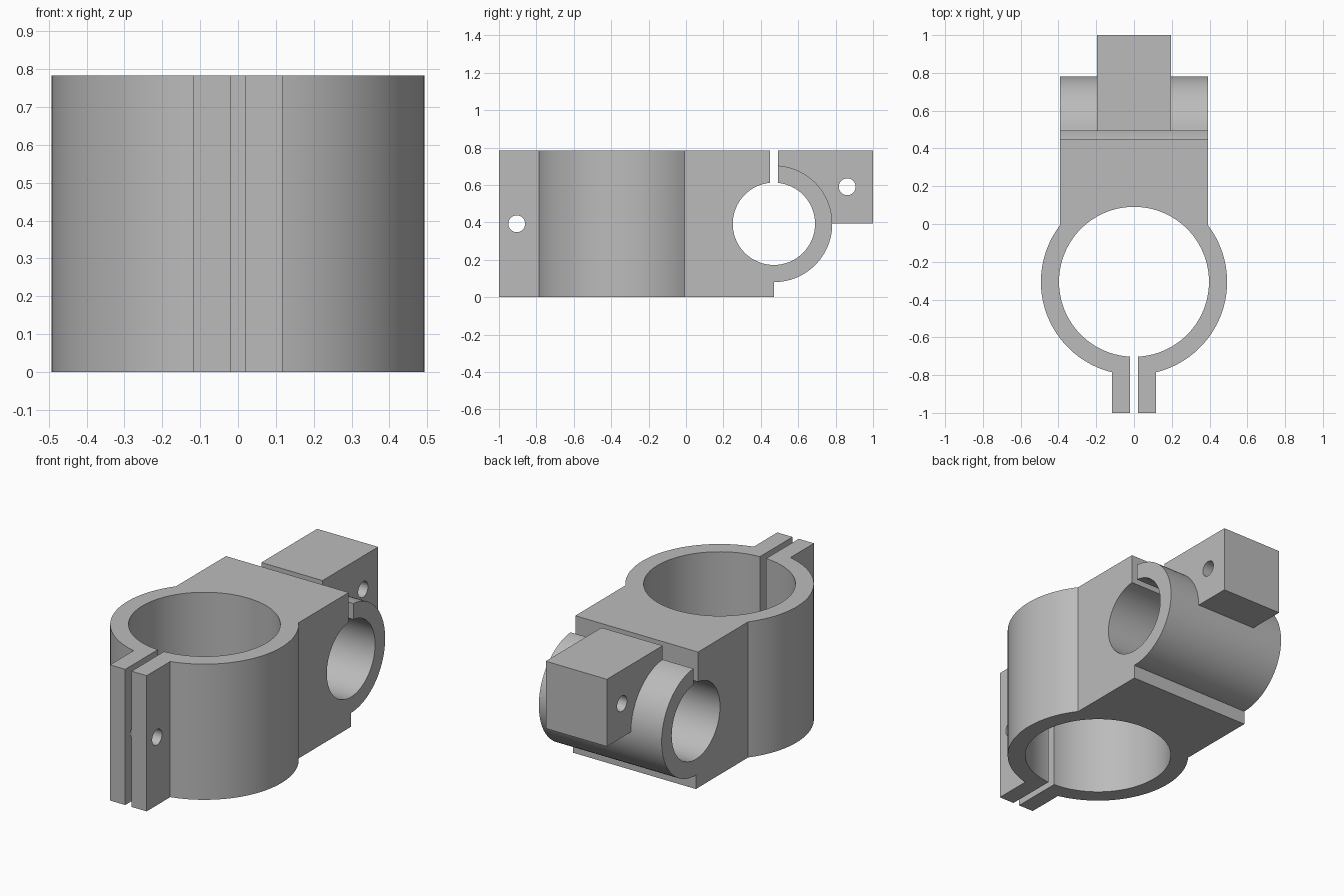
import bpy, bmesh
from math import pi, sin, cos, asin, acos, radians
from mathutils import Matrix

cube = bpy.data.objects.get("Cube")
if cube:
    bpy.data.objects.remove(cube)

H = 0.783                      # overall height
POST_Y, POST_OUT, POST_IN = -0.306, 0.493, 0.397   # vertical clamp ring
BAR_Y, BAR_Z, BAR_OUT, BAR_IN = 0.47, 0.392, 0.312, 0.22  # cross clamp ring
HALF_W = 0.392                 # half width of the block
EAR_W, GAP = 0.117, 0.02       # ear outer half width, half slot

grey = bpy.data.materials.new("plain grey")
grey.use_nodes = True
grey.diffuse_color = (0.5, 0.5, 0.5, 1)
grey.node_tree.nodes["Principled BSDF"].inputs["Base Color"].default_value = (0.5, 0.5, 0.5, 1)


def finish(name, bm):
    bmesh.ops.recalc_face_normals(bm, faces=bm.faces)
    mesh = bpy.data.meshes.new(name)
    bm.to_mesh(mesh)
    bm.free()
    mesh.materials.append(grey)
    obj = bpy.data.objects.new(name, mesh)
    bpy.context.collection.objects.link(obj)
    return obj


def box(name, lo, hi):
    bm = bmesh.new()
    bmesh.ops.create_cube(bm, size=1)
    for v in bm.verts:
        v.co = [lo[i] if v.co[i] < 0 else hi[i] for i in range(3)]
    return finish(name, bm)


def cylinder(name, radius, length, centre, axis="Z", segments=96):
    bm = bmesh.new()
    turn = Matrix.Rotation(pi / 2, 4, "Y") if axis == "X" else Matrix()
    bmesh.ops.create_cone(bm, cap_ends=True, segments=segments, radius1=radius,
                          radius2=radius, depth=length,
                          matrix=Matrix.Translation(centre) @ turn)
    return finish(name, bm)


def combine(target, tool, operation):
    tool.hide_render = True
    mod = target.modifiers.new(tool.name, "BOOLEAN")
    mod.operation, mod.object, mod.solver = operation, tool, "EXACT"
    bpy.context.view_layer.objects.active = target
    bpy.ops.object.modifier_apply(modifier=mod.name)
    bpy.data.objects.remove(tool)


# Body outline: half profile of ear, round wall and block, then mirrored
start = -pi / 2 + asin(EAR_W / POST_OUT)
end = acos(HALF_W / POST_OUT)
steps = 40
half = [(EAR_W, -1)]
for i in range(steps + 1):
    a = start + (end - start) * i / steps
    half.append((POST_OUT * cos(a), POST_Y + POST_OUT * sin(a)))
half.append((HALF_W, BAR_Y))
outline = half + [(-x, y) for x, y in reversed(half)]

bm = bmesh.new()
face = bm.faces.new([bm.verts.new((x, y, 0)) for x, y in outline])
extruded = bmesh.ops.extrude_face_region(bm, geom=[face])
for v in extruded["geom"]:
    if isinstance(v, bmesh.types.BMVert):
        v.co.z = H
clamp = finish("double_pipe_clamp", bm)

# Cross ring and its rear tightening lug
combine(clamp, cylinder("cross_ring", BAR_OUT, 2 * HALF_W, (0, BAR_Y, BAR_Z), "X"), "UNION")
combine(clamp, box("rear_lug", (-0.195, 0.48, 0.395), (0.195, 1, H)), "UNION")

# Bores, slots and bolt holes
cuts = [
    cylinder("post_bore", POST_IN, 2, (0, POST_Y, BAR_Z)),
    cylinder("cross_bore", BAR_IN, 2, (0, BAR_Y, BAR_Z), "X"),
    box("front_slot", (-GAP, -1.1, -0.1), (GAP, POST_Y, H + 0.1)),
    box("top_slot", (-0.6, 0.45, BAR_Z), (0.6, 0.492, H + 0.1)),
    cylinder("ear_bolt_hole", 0.045, 1, (0, -0.905, 0.392), "X", 32),
    cylinder("lug_bolt_hole", 0.045, 1, (0, 0.862, 0.59), "X", 32),
]
for cutter in cuts:
    combine(clamp, cutter, "DIFFERENCE")

# Smooth curved walls, crisp edges
bpy.ops.object.select_all(action="DESELECT")
clamp.select_set(True)
bpy.context.view_layer.objects.active = clamp
bpy.ops.object.shade_smooth_by_angle(angle=radians(25))
